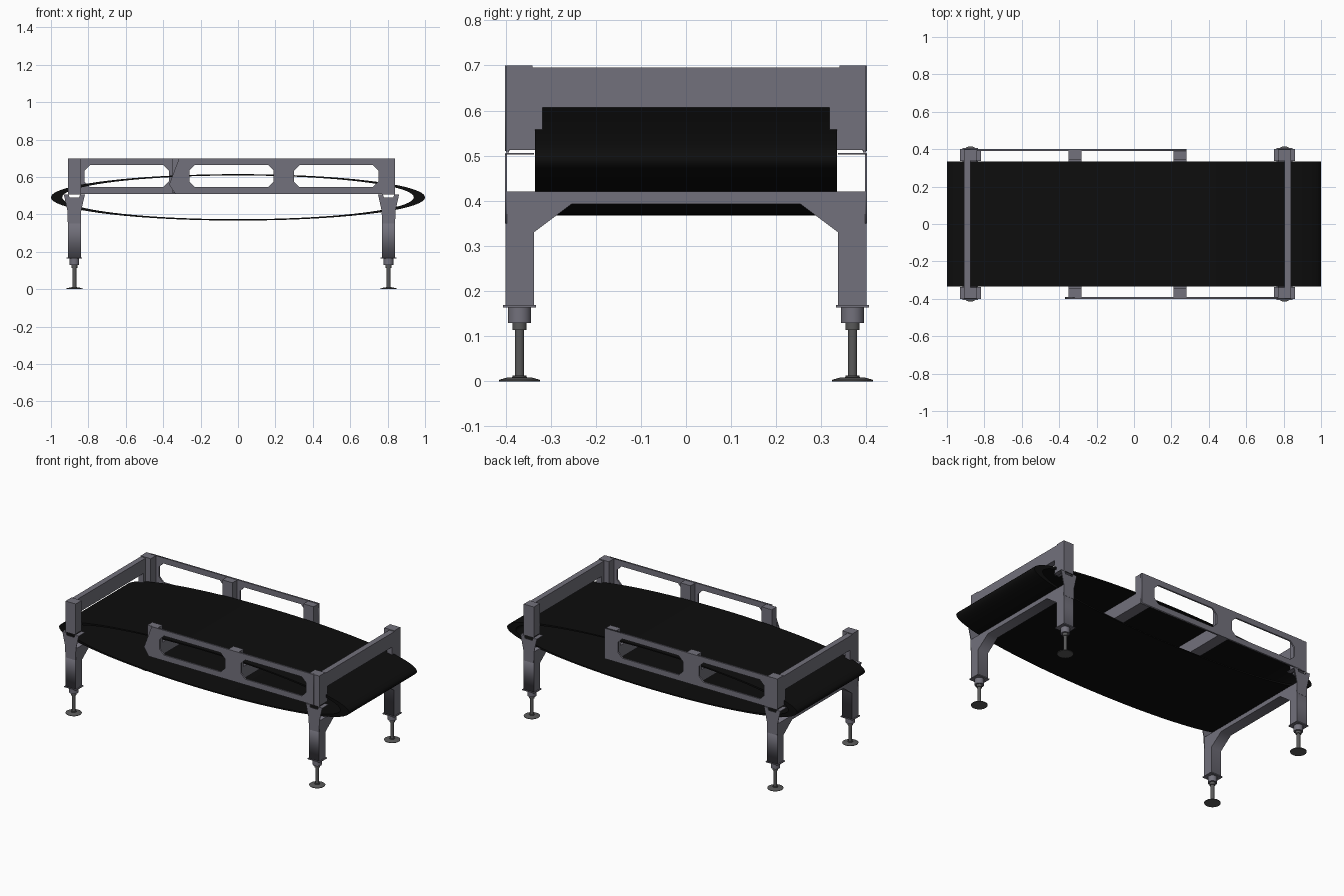
import bpy, bmesh, math
from mathutils import Matrix

if "Cube" in bpy.data.objects:
    bpy.data.objects.remove(bpy.data.objects["Cube"])


def material(name, r, g, b):
    m = bpy.data.materials.new(name)
    m.diffuse_color = (r, g, b, 1)
    m.use_nodes = True
    m.node_tree.nodes["Principled BSDF"].inputs["Base Color"].default_value = m.diffuse_color
    return m


FRAME = material("frame_paint", 0.17, 0.165, 0.20)
METAL = material("foot_metal", 0.10, 0.10, 0.10)
BELT = material("belt_rubber", 0.004, 0.004, 0.004)


def add_mesh(name, bm, mat):
    bmesh.ops.recalc_face_normals(bm, faces=bm.faces)
    me = bpy.data.meshes.new(name)
    bm.to_mesh(me)
    bm.free()
    ob = bpy.data.objects.new(name, me)
    bpy.context.collection.objects.link(ob)
    me.materials.append(mat)
    return ob


def box(name, x0, x1, y0, y1, z0, z1, mat=FRAME):
    bm = bmesh.new()
    bmesh.ops.create_cube(bm, size=1)
    for v in bm.verts:
        v.co.x = (x0 + x1) / 2 + v.co.x * (x1 - x0)
        v.co.y = (y0 + y1) / 2 + v.co.y * (y1 - y0)
        v.co.z = (z0 + z1) / 2 + v.co.z * (z1 - z0)
    return add_mesh(name, bm, mat)


def plate(name, loops, lo, hi, axis):
    """Extrude a flat outline (first loop) with holes along x or y."""
    cu = bpy.data.curves.new(name, 'CURVE')
    cu.dimensions = '2D'
    cu.fill_mode = 'BOTH'
    cu.extrude = abs(hi - lo) / 2
    for loop in loops:
        sp = cu.splines.new('POLY')
        sp.points.add(len(loop) - 1)
        for p, (a, b) in zip(sp.points, loop):
            p.co = (a, b, 0, 1)
        sp.use_cyclic_u = True
    tmp = bpy.data.objects.new(name + "_tmp", cu)
    bpy.context.collection.objects.link(tmp)
    bpy.context.view_layer.update()
    bm = bmesh.new()
    me = bpy.data.meshes.new_from_object(
        tmp.evaluated_get(bpy.context.evaluated_depsgraph_get()))
    bm.from_mesh(me)
    bpy.data.objects.remove(tmp)
    bmesh.ops.remove_doubles(bm, verts=bm.verts, dist=1e-5)
    mid = (lo + hi) / 2
    rot = Matrix.Rotation(math.pi / 2, 4, 'X')
    if axis == 'X':
        rot = Matrix.Translation((mid, 0, 0)) @ Matrix.Rotation(math.pi / 2, 4, 'Z') @ rot
    else:
        rot = Matrix.Translation((0, mid, 0)) @ rot
    bm.transform(rot)
    return add_mesh(name, bm, FRAME)


def lathe(name, x, y, profile, mat, n=24):
    bm = bmesh.new()
    rings = []
    for r, z in profile:
        rings.append([bm.verts.new((x + r * math.cos(i * math.tau / n),
                                    y + r * math.sin(i * math.tau / n), z)) for i in range(n)])
    for a, b in zip(rings, rings[1:]):
        for i in range(n):
            bm.faces.new((a[i], a[(i + 1) % n], b[(i + 1) % n], b[i]))
    bm.faces.new(rings[0])
    bm.faces.new(rings[-1])
    return smooth(add_mesh(name, bm, mat))


def smooth(ob):
    bpy.ops.object.select_all(action='DESELECT')
    ob.select_set(True)
    bpy.context.view_layer.objects.active = ob
    bpy.ops.object.shade_smooth_by_angle(angle=math.radians(30))
    return ob


# Belt: an open elliptical tube running along y
bm = bmesh.new()
N = 96
rings = []
for a, b, y in ((1, 0.124, -0.335), (1, 0.124, 0.335), (0.94, 0.117, 0.335), (0.94, 0.117, -0.335)):
    rings.append([bm.verts.new((a * math.cos(i * math.tau / N), y,
                                0.491 + b * math.sin(i * math.tau / N))) for i in range(N)])
for k in range(4):
    a, b = rings[k], rings[(k + 1) % 4]
    for i in range(N):
        bm.faces.new((a[i], a[(i + 1) % N], b[(i + 1) % N], b[i]))
smooth(add_mesh("belt", bm, BELT))

# End frames: leg arch, feet, flared side plates, upper posts and end beam
half = [(0.40, 0.42), (0.40, 0.168), (0.337, 0.168), (0.337, 0.33), (0.253, 0.393)]
arch = half + [(-y, z) for y, z in reversed(half)]
for end, cx, out in (("left", -0.875, -1), ("right", 0.805, 1)):
    plate(end + "_leg_arch", [arch], cx - 0.035, cx + 0.035, 'X')
    beam = sorted((cx, cx + out * 0.035))
    box(end + "_end_beam", *beam, -0.392, 0.392, 0.607, 0.695)
    for side, s in (("front", -1), ("back", 1)):
        tag = f"{end}_{side}_"

        def span(a, b):
            return sorted((s * a, s * b))

        flare = [(0.035, 0.35), (0.037, 0.42), (0.056, 0.505), (0.03, 0.505), (0.025, 0.49)]
        outline = [(cx + x, z) for x, z in flare] + [(cx - x, z) for x, z in reversed(flare)]
        plate(tag + "side_plate", [outline], *span(0.397, 0.401), 'Y')
        for d in (-1, 1):
            box(tag + "mount_tab", *sorted((cx + d * 0.03, cx + d * 0.056)),
                *span(0.337, 0.40), 0.502, 0.506)
        # upper post: column, outer cover plate, gusset under the beam
        box(tag + "post", cx - 0.035, cx + 0.035, *span(0.34, 0.393), 0.513, 0.70)
        box(tag + "post_gusset", *beam, *span(0.318, 0.345), 0.513, 0.695)
        box(tag + "post_cover", cx - 0.035, cx + 0.035, *span(0.392, 0.399), 0.507, 0.70)
        # adjustable foot
        box(tag + "leg_cap", cx - 0.042, cx + 0.042, *span(0.332, 0.405), 0.164, 0.169)
        y = s * 0.369
        lathe(tag + "socket", cx, y, [(0.026, 0.129), (0.026, 0.165)], FRAME)
        lathe(tag + "foot", cx, y,
              [(0.045, 0), (0.046, 0.003), (0.028, 0.008), (0.015, 0.009), (0.015, 0.013),
               (0.0105, 0.013), (0.0105, 0.114), (0.016, 0.114), (0.016, 0.13)], METAL)

# Cross bars through the belt with middle posts
for name, cx in (("left", -0.315), ("right", 0.245)):
    box(name + "_cross_bar", cx - 0.035, cx + 0.035, -0.39, 0.39, 0.513, 0.59)
    for side, s in (("front", -1), ("back", 1)):
        box(f"{name}_{side}_middle_post", cx - 0.035, cx + 0.035,
            *sorted((s * 0.345, s * 0.392)), 0.513, 0.698)


def window(x0, x1, z0=0.545, z1=0.665, c=0.03):
    return [(x0 + c, z0), (x1 - c, z0), (x1, z0 + c), (x1, z1 - c),
            (x1 - c, z1), (x0 + c, z1), (x0, z1 - c), (x0, z0 + c)]


# Side rails with chamfered windows
front = [(0.803, 0.51), (0.803, 0.70), (-0.315, 0.70), (-0.368, 0.56), (-0.335, 0.51)]
back = [(-0.873, 0.51), (0.28, 0.51), (0.28, 0.70), (-0.873, 0.70)]
plate("front_side_rail", [front, window(-0.26, 0.19), window(0.30, 0.75)], -0.401, -0.391, 'Y')
plate("back_side_rail", [back, window(-0.82, -0.37), window(-0.26, 0.19)], 0.391, 0.401, 'Y')
